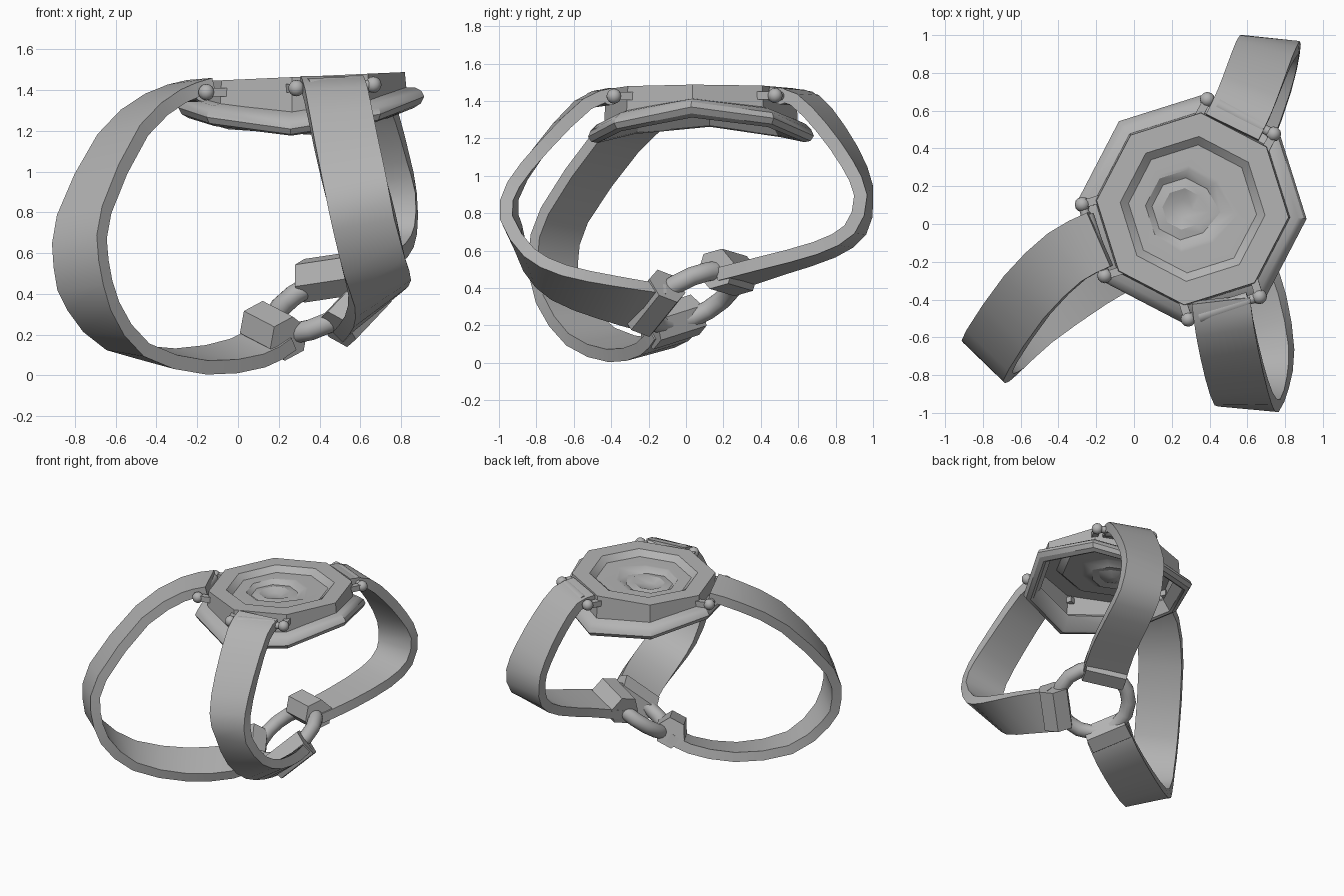
import bpy, bmesh, math
from mathutils import Vector

cube = bpy.data.objects.get("Cube")
if cube:
    bpy.data.objects.remove(cube)

metal = bpy.data.materials.new("plain grey")
metal.use_nodes = True
GREY = (0.45, 0.45, 0.45, 1)
metal.diffuse_color = GREY
metal.node_tree.nodes["Principled BSDF"].inputs["Base Color"].default_value = GREY

CX, CY, TILT, BOW, TURN = 0.31, 0.08, 0.045, 0.36, -5
WIDTH, THICK = 0.31, 0.07
RING_CENTRE = Vector((.4, .03, .35))
RING_NORMAL = Vector((-.5, -.5, 1)).normalized()


def finish(name, bm):
    """Turn a bmesh into a shaded object."""
    bmesh.ops.recalc_face_normals(bm, faces=bm.faces[:])
    mesh = bpy.data.meshes.new(name)
    bm.to_mesh(mesh)
    bm.free()
    mesh.materials.append(metal)
    obj = bpy.data.objects.new(name, mesh)
    bpy.context.collection.objects.link(obj)
    bpy.ops.object.select_all(action='DESELECT')
    obj.select_set(True)
    bpy.context.view_layer.objects.active = obj
    bpy.ops.object.shade_smooth_by_angle(angle=math.radians(32))


def loft(name, rings, closed=False):
    """Skin a list of equal point rings; cap the ends unless closed."""
    bm = bmesh.new()
    loops = [[bm.verts.new(p) for p in ring] for ring in rings]
    n = len(loops[0])
    pairs = list(zip(loops, loops[1:]))
    if closed:
        pairs.append((loops[-1], loops[0]))
    else:
        bm.faces.new(loops[0])
        bm.faces.new(loops[-1])
    for a, b in pairs:
        for i in range(n):
            j = (i + 1) % n
            bm.faces.new((a[i], a[j], b[j], b[i]))
    finish(name, bm)


def turns(n):
    return [math.tau * i / n for i in range(n)]


def prism(name, p, q, radius, sides, toward=(0, 0, 1)):
    """Straight round or many-sided bar from p to q."""
    axis = (q - p).normalized()
    u = Vector(toward)
    u = (u - axis * u.dot(axis)).normalized()
    v = axis.cross(u)
    section = [(u * math.cos(a) + v * math.sin(a)) * radius for a in turns(sides)]
    loft(name, [[p + s for s in section], [q + s for s in section]])


def octagon(r, z, bow=0.0, dx=0.0, tip=1.0):
    """Eight points on the tilted dial, bowed down at front and back."""
    points = []
    for i in range(8):
        a = math.radians(45 * i + TURN)
        k = r * (tip if i == 0 else 1)
        x, y = k * math.cos(a) + dx, k * math.sin(a)
        points.append((CX + x, CY + y, z + TILT * x - bow * y * y))
    return points


# Thin eight-sided case with stepped dial, open underneath
dial = [(0.05, 1.38, 0, -0.05), (0.11, 1.405, 0, -0.05, 1.3), (0.165, 1.395, 0, -0.05, 1.2),
        (0.21, 1.424, 0, -0.04, 1.25), (0.23, 1.425, 0, -0.04, 1.25),
        (0.34, 1.425), (0.385, 1.465), (0.51, 1.465), (0.52, 1.37, BOW)]
under = [(r - 0.015, z - 0.015, *rest) for r, z, *rest in reversed(dial)]
loft("case", [octagon(*ring) for ring in dial + under])

# Flared rim around the bottom of the case, rounded outside and sloped inside
rim = [(.5, 1.392), (.56, 1.388), (.592, 1.37), (.606, 1.342), (.588, 1.308),
       (.555, 1.288), (.535, 1.293), (.48, 1.365)]
loft("rim", [octagon(r, z, BOW) for r, z in rim], closed=True)


def lugs(label, corner):
    """Bar, knobs and lugs on one side of the case."""
    ends = [Vector(octagon(0.595, 1.41)[(corner + k) % 8]) for k in (0, 1)]
    along = (ends[1] - ends[0]).normalized()
    out = along.cross(Vector((0, 0, 1)))
    ends = [ends[0] + along * 0.03, ends[1] - along * 0.03]
    prism(label + "_bar", *ends, 0.025, 12)
    inset = along * 0.06
    prism(label + "_collar", ends[0] + inset, ends[1] - inset, 0.045, 14)
    for k, end in enumerate(ends):
        bm = bmesh.new()
        bmesh.ops.create_uvsphere(bm, u_segments=12, v_segments=8, radius=0.04)
        bmesh.ops.translate(bm, vec=end, verts=bm.verts[:])
        finish(f"{label}_knob_{k}", bm)
        prism(f"{label}_lug_{k}", end, end - out * 0.13, 0.03, 4, along + Vector((0, 0, 1)))


def strap(label, path, widths):
    """Ribbon along a smooth path, its width direction turning on the way."""
    pts = [Vector(p) for p in path]
    sides = [Vector(w).normalized() for w in widths]
    pts = [pts[0] * 2 - pts[1]] + pts + [pts[-1] * 2 - pts[-2]]
    spans, steps, centres = len(path) - 1, 2, []
    for s in range(spans):
        a, b, c, d = pts[s:s + 4]
        for k in range(steps):
            t = k / steps
            centres.append(0.5 * (2 * b + (c - a) * t + (2 * a - 5 * b + 4 * c - d) * t * t
                                  + (3 * b - a - 3 * c + d) * t ** 3))
    centres.append(pts[-2])
    last, rings = len(centres) - 1, []
    for i, c in enumerate(centres):
        run = (centres[min(i + 1, last)] - centres[max(i - 1, 0)]).normalized()
        f = 2 * i / last
        w = sides[0].lerp(sides[1], f) if f < 1 else sides[1].lerp(sides[2], f - 1)
        w = (w - run * w.dot(run)).normalized()
        h = run.cross(w) * THICK / 2
        w = w * WIDTH / 2
        rings.append([c + w + h, c - w + h, c - w - h, c + w - h])
    loft(label + "_strap", rings)
    # Six-sided loop gripping the ring, raised on the inner face
    half = sides[2] * 0.148
    middle = pts[-2] + RING_NORMAL * 0.035
    prism(label + "_loop", middle - half, middle + half, 0.112, 6, pts[-2] - pts[-3])


# Straps
lugs("side", 4)
strap("side", [(-.18, -.08, 1.42), (-.355, -.17, 1.36), (-.565, -.375, 1.18),
               (-.755, -.65, .79), (-.77, -.71, .55), (-.71, -.67, .34),
               (-.54, -.51, .14), (-.23, -.29, .068), (.05, -.13, .11), (.19, -.06, .19)],
      [(.27, -.96, 0), (.75, -.62, -.1), (.5, -.82, -.26)])

lugs("front", 6)
strap("front", [(.46, -.4, 1.435), (.48, -.55, 1.38), (.53, -.775, 1.14),
                (.58, -.925, .92), (.62, -.935, .75), (.665, -.84, .55),
                (.695, -.68, .43), (.665, -.42, .35), (.59, -.16, .29)],
      [(.95, .3, .05), (.97, -.15, .1), (.53, .45, .56)])

lugs("back", 1)
strap("back", [(.52, .51, 1.435), (.58, .635, 1.405), (.635, .775, 1.25),
               (.685, .9, 1.05), (.72, .95, .88), (.72, .905, .71),
               (.68, .74, .605), (.58, .46, .52), (.47, .24, .455)],
      [(.87, -.5, .05), (.99, -.1, 0), (.87, -.44, .13)])

# Tilted ring joining the three straps
u = RING_NORMAL.cross(Vector((0, 1, 0))).normalized()
v = RING_NORMAL.cross(u)
sections = []
for a in turns(16):
    radial = u * math.cos(a) + v * math.sin(a)
    sections.append([RING_CENTRE + radial * (0.25 + 0.052 * math.cos(b))
                     + RING_NORMAL * 0.052 * math.sin(b) for b in turns(14)])
loft("joining_ring", sections, closed=True)
